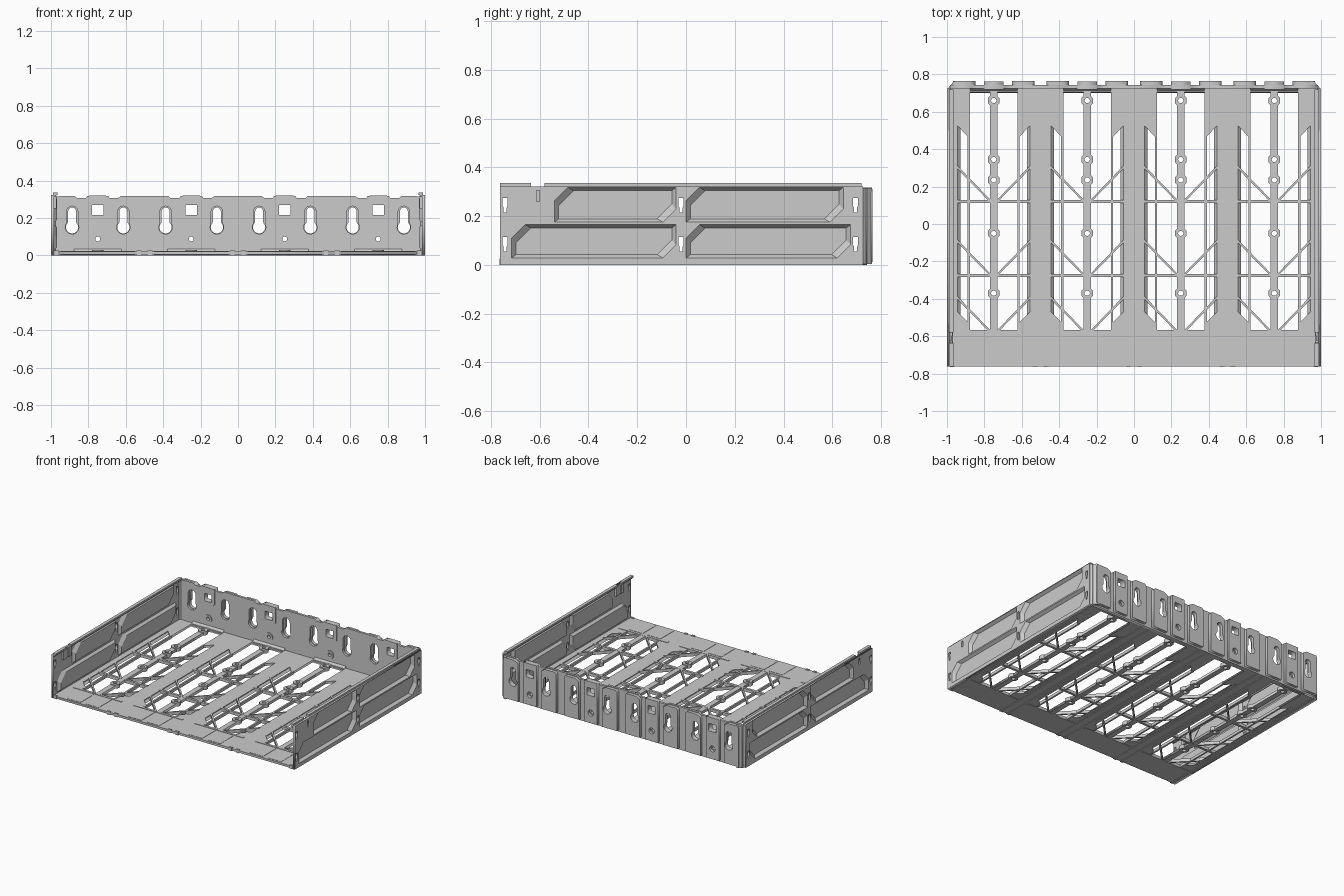
import bpy, bmesh
from math import sin, cos, pi, acos

if "Cube" in bpy.data.objects:
    bpy.data.objects.remove(bpy.data.objects["Cube"])

# (u, v) outline with depth w, mapped so that depth runs along the named axis
MAP = {'X': lambda u, v, w: (w, u, v),
       'Y': lambda u, v, w: (u, w, v),
       'Z': lambda u, v, w: (u, v, w)}
BAYS = (-0.75, -0.25, 0.25, 0.75)


def finish(name, bm):
    bmesh.ops.recalc_face_normals(bm, faces=bm.faces)
    me = bpy.data.meshes.new(name)
    bm.to_mesh(me)
    bm.free()
    ob = bpy.data.objects.new(name, me)
    bpy.context.collection.objects.link(ob)
    return ob


def plate(name, loops, a, b, axis='Z'):
    """Flat sheet from outlines and holes, from depth a to b."""
    cu = bpy.data.curves.new(name, 'CURVE')
    cu.dimensions, cu.fill_mode, cu.extrude = '2D', 'BOTH', abs(b - a) / 2
    for loop in loops:
        sp = cu.splines.new('POLY')
        sp.points.add(len(loop) - 1)
        for p, (u, v) in zip(sp.points, loop):
            p.co = (u, v, 0, 1)
        sp.use_cyclic_u = True
    tmp = bpy.data.objects.new(name + "_tmp", cu)
    bpy.context.collection.objects.link(tmp)
    dg = bpy.context.evaluated_depsgraph_get()
    me = bpy.data.meshes.new_from_object(tmp.evaluated_get(dg))
    bm = bmesh.new()
    bm.from_mesh(me)
    bpy.data.objects.remove(tmp)
    bpy.data.meshes.remove(me)
    for v in bm.verts:
        v.co = MAP[axis](v.co.x, v.co.y, v.co.z + (a + b) / 2)
    bmesh.ops.remove_doubles(bm, verts=bm.verts, dist=1e-5)
    return finish(name, bm)


def loft(bm, loops):
    """Closed solid through a list of 3D loops, capped at both ends."""
    rings = [[bm.verts.new(p) for p in lp] for lp in loops]
    n = len(rings[0])
    for r, s in zip(rings, rings[1:]):
        for i in range(n):
            bm.faces.new((r[i], r[(i + 1) % n], s[(i + 1) % n], s[i]))
    bm.faces.new(rings[0])
    bm.faces.new(rings[-1])


def prism(bm, pts, a, b, axis='Z'):
    loft(bm, [[MAP[axis](u, v, w) for u, v in pts] for w in (a, b)])


def rect(x0, x1, y0, y1):
    return [(x0, y0), (x1, y0), (x1, y1), (x0, y1)]


def circle(x, y, r, n=16):
    return [(x + r * cos(2 * pi * (i + .5) / n), y + r * sin(2 * pi * (i + .5) / n)) for i in range(n)]


def keyhole(x, zb=0.15, zt=0.235, r=0.033, hw=0.021):
    t = acos(hw / r)
    bottom = [t - i / 14 * (pi + 2 * t) for i in range(15)]
    return ([(x + r * cos(a), zb + r * sin(a)) for a in bottom] +
            [(x + hw * cos(a), zt + hw * sin(a)) for a in [pi - i * pi / 8 for i in range(9)]])


def clipped(y0, y1, z0, z1, c=0.055):
    return [(y0, z0), (y1 - c, z0), (y1, z0 + c), (y1, z1), (y0 + c, z1), (y0, z1 - c)]


# ---- floor sheet with one large opening per bay
half = [(.128, .705), (.128, .455), (.197, .53), (.197, -.465), (.128, -.535), (.128, -.567)]
opening = half + [(-x, y) for x, y in reversed(half)]
plate("floor", [rect(-.99, .99, -.762, .735)] +
      [[(c + x, y) for x, y in opening] for c in BAYS], 0.004, 0.02)

# ---- floor spines with screw holes, and bosses around the holes
boss_y = (0.66, 0.345, 0.235, -0.05, -0.37)
holes = [circle(c, y, .014, 12) for c in BAYS for y in boss_y]
plate("floor_spines", [rect(c - .02, c + .02, -.58, .725) for c in BAYS] + holes, 0.002, 0.022)
plate("floor_bosses", [circle(c, y, .034, 8) for c in BAYS for y in boss_y] + holes, 0.0, 0.028)

# ---- floor ribs: long, cross and diagonal bars
bm = bmesh.new()
for c in BAYS:
    for y in (.12, -.275, -.575):
        prism(bm, rect(c - .2, c + .2, y - .009, y + .009), 0.001, 0.023)
    for s in (-1, 1):
        prism(bm, rect(c + s * .133 - .006, c + s * .133 + .006, -.56, .48), 0.001, 0.022)
        for y in (.125, -.27, -.573):
            top = min(y + .19, .32)
            prism(bm, [(c + s * .013, y), (c + s * .025, y - .003),
                       (c + s * .2, top - .014), (c + s * .2, top + .003)], 0.001, 0.024)
        # sloped lining of the side slots
        prism(bm, [(y, z) for y, z in ((-.465, .02), (.53, .02), (.53, 0), (-.465, 0))],
              c + s * .193, c + s * .2, 'X')
        loft(bm, [[(c + s * .198, y, .019), (c + s * .178, y + d, .001), (c + s * .198, y, .001)]
                  for y, d in ((-.465, -.02), (.53, -.02))])
    # sloped lip at the back of each bay
    prism(bm, [(.70, .004), (.725, .004), (.725, .035)], c - .128, c + .128, 'X')
finish("floor_ribs", bm)

# ---- front edge panels and underside rails
bm = bmesh.new()
for c in BAYS:
    for s in (-1, 1):
        x0, x1 = sorted((c + s * .02, c + s * .128))
        prism(bm, rect(x0, x1, -.748, -.59), 0.018, 0.022)
finish("front_floor_panels", bm)
bm = bmesh.new()
for x in (-.53, -.47, -.03, .03, .47, .53, -.97, .97):
    prism(bm, rect(x - .006, x + .006, -.755, .73), 0, 0.012)
    prism(bm, rect(x - .013, x + .013, -.764, -.75), 0, 0.025)
finish("underside_rails", bm)

# ---- side walls with dished panels, slots and a top lip
pockets = [(-.54, -.04, .175, .318), (0, .645, .175, .318),
           (-.715, -.04, .028, .165), (0, .675, .028, .165)]
slots = [(-.742, .215), (-.742, .055), (-.02, .215), (-.02, .055), (.695, .215), (.695, .055)]
for s, side in ((-1, "left"), (1, "right")):
    slot_loops = [[(y - .006, z), (y + .006, z), (y + .006, z + .02), (y + .01, z + .025),
                   (y + .01, z + .06), (y - .01, z + .06), (y - .01, z + .025), (y - .006, z + .02)]
                  for y, z in slots]
    slot_loops.append(rect(-.613, -.601, .26, .305))
    plate(side + "_wall", [rect(-.762, .725, 0, .322)] + slot_loops +
          [clipped(*p) for p in pockets], s * .985, s * 1.0, 'X')
    bm = bmesh.new()
    for y0, y1, z0, z1 in pockets:
        P = clipped(y0, y1, z0, z1)
        Q = clipped(y0 + .018, y1 - .018, z0 + .014, z1 - .014, .06)
        loft(bm, [[(s * x, y, z) for y, z in lp]
                  for lp, x in ((Q, .979), (P, 1.0), (P, .986), (Q, .968))])
    finish(side + "_wall_panels", bm)
    bm = bmesh.new()
    for y0, y1 in ((-.762, -.635), (-.58, .72)):
        prism(bm, rect(y0, y1, .322, .335), s * .964, s * .988, 'X')
        prism(bm, rect(y0, y1, .312, .324), s * .973, s * .988, 'X')
    finish(side + "_top_lip", bm)
    # small clip in the lip gap
    bm = bmesh.new()
    for y in (-.645, -.585):
        prism(bm, rect(y - .015, y + .015, .25, .32), s * .97, s * .986, 'X')
    prism(bm, rect(-.625, -.595, .25, .315), s * .975, s * .986, 'X')
    finish(side + "_clip", bm)
    # chamfered back corner
    bm = bmesh.new()
    corner = [(s * x, y) for x, y in ((1, .72), (.963, .763), (.945, .763), (.945, .748), (.958, .748), (.985, .715))]
    loft(bm, [[(x, y, z) for x, y in corner] for z in (.003, .315)])
    finish(side + "_back_corner", bm)

# ---- back wall sheet with notched top edge
outline = [(.985, 0), (-.985, 0), (-.985, .315)]
for c in BAYS:
    for dx, z in ((-.125, .318), (-.11, .306), (-.065, .306), (-.055, .318)):
        outline.append((c + dx, z))
    for dx, z in ((.055, .318), (.065, .306), (.11, .306), (.125, .318)):
        outline.append((c + dx, z))
outline.append((.985, .315))
key_x = [c + s * .137 for c in BAYS for s in (-1, 1)]
windows = [rect(c - .03, c + .03, .215, .27) for c in BAYS]
screws = [circle(c, .087, .013) for c in BAYS]
plate("back_wall", [outline] + windows + screws +
      [keyhole(x, hw=.031, r=.036, zt=.232) for x in key_x], .725, .742, 'Y')

# ---- raised keyhole mounts and window columns behind the back wall
mounts = []
for c in BAYS:
    for s in (-1, 1):
        mounts += [[(c + s * .097, .012), (c + s * .217, .012), (c + s * .217, .3), (c + s * .205, .312),
                    (c + s * .125, .312), (c + s * .097, .295)], keyhole(c + s * .137)]
plate("keyhole_mounts", mounts, .742, .765, 'Y')
plate("window_columns", [rect(c - .053, c + .053, .012, .318) for c in BAYS] + windows +
      [circle(c, .087, .022) for c in BAYS], .742, .762, 'Y')

# ---- window frames and screw rings on the inside
frames = [[(c - .055, .205), (c - .045, .195), (c + .045, .195), (c + .055, .205),
           (c + .055, .31), (c + .045, .319), (c - .045, .319), (c - .055, .31)] for c in BAYS]
plate("window_frames", frames + windows, .718, .726, 'Y')
plate("screw_rings", [circle(c, .087, .029) for c in BAYS] + screws, .719, .726, 'Y')
